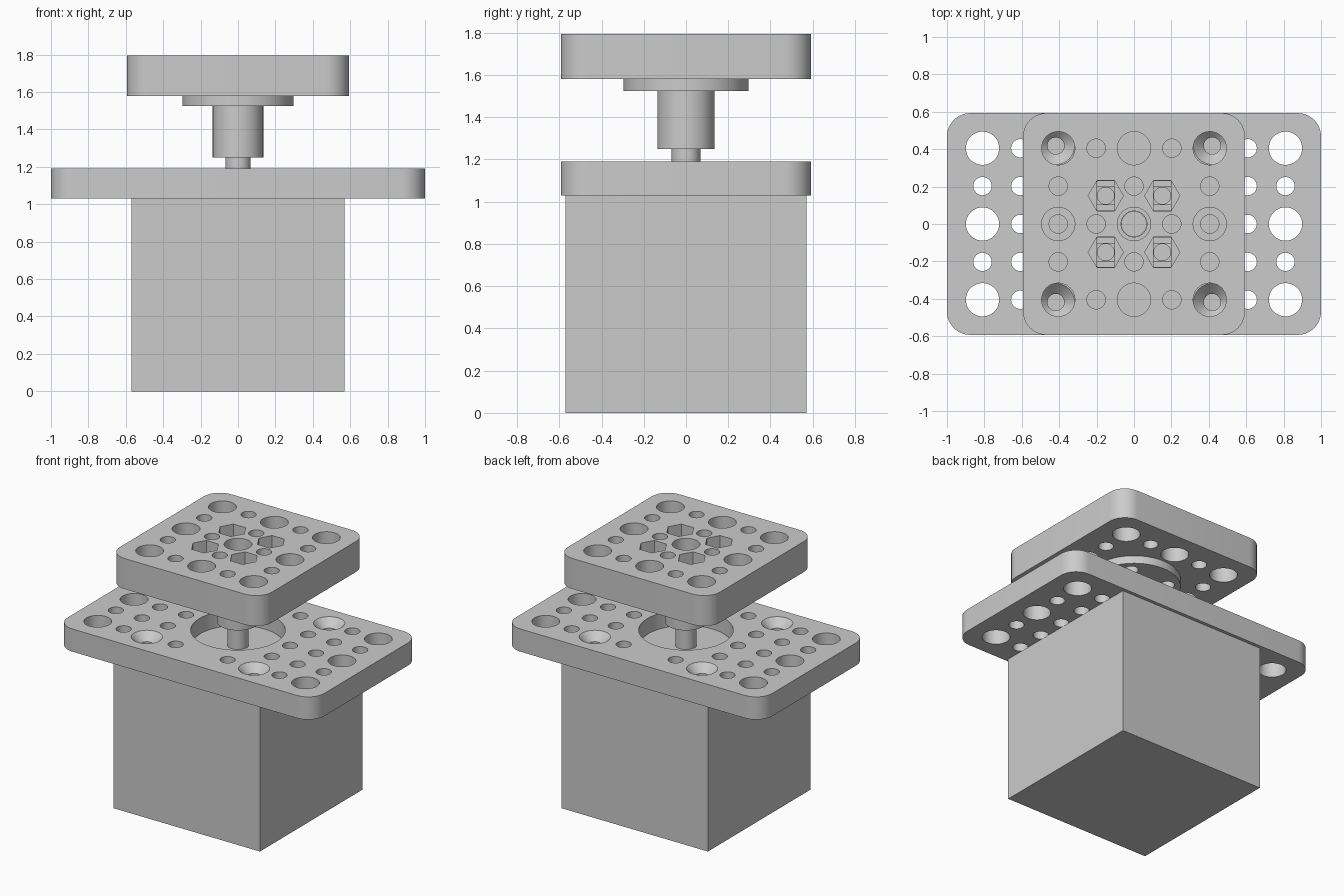
import bpy
import bmesh
import math
from mathutils import Matrix

cube = bpy.data.objects.get("Cube")
if cube:
    bpy.data.objects.remove(cube, do_unlink=True)

grey = bpy.data.materials.new("plain_grey")
grey.use_nodes = True
COLOUR = (0.6, 0.6, 0.6, 1)
grey.diffuse_color = COLOUR
grey.node_tree.nodes["Principled BSDF"].inputs["Base Color"].default_value = COLOUR

# Main heights and dimensions
BODY = 1.03
PLATE_TOP = 1.19
FLANGE_Z, TOP_Z, TOP = 1.525, 1.58, 1.795
HALF = 0.593
BIG, SMALL, SCREW, SHAFT = 0.089, 0.049, 0.045, 0.068
PITCH = 0.405
STEP = PITCH / 2
EPS = 0.02
SIGNS = (-1, 1)


def prism(bm, xy, r, z0, z1, sides=40, r_top=None):
    """Upright cylinder, cone or polygon prism."""
    bmesh.ops.create_cone(
        bm, cap_ends=True, segments=sides, radius1=r,
        radius2=r if r_top is None else r_top, depth=z1 - z0,
        matrix=Matrix.Translation((xy[0], xy[1], (z0 + z1) / 2))
        @ Matrix.Rotation(math.pi / 2, 4, "Z"))


def box(bm, xy, sx, sy, z0, z1):
    bmesh.ops.create_cube(
        bm, size=1, matrix=Matrix.Translation((xy[0], xy[1], (z0 + z1) / 2))
        @ Matrix.Diagonal((sx, sy, z1 - z0, 1)))


def make(name, bm):
    bmesh.ops.recalc_face_normals(bm, faces=bm.faces)
    mesh = bpy.data.meshes.new(name)
    bm.to_mesh(mesh)
    bm.free()
    mesh.materials.append(grey)
    obj = bpy.data.objects.new(name, mesh)
    bpy.context.collection.objects.link(obj)
    return obj


def cylinder(name, r, z0, z1):
    bm = bmesh.new()
    prism(bm, (0, 0), r, z0, z1, 64)
    return make(name, bm)


def rounded_slab(name, hx, hy, z0, z1, radius=0.125):
    bm = bmesh.new()
    box(bm, (0, 0), 2 * hx, 2 * hy, z0, z1)
    upright = [e for e in bm.edges
               if abs(e.verts[0].co.z - e.verts[1].co.z) > 0.01]
    bmesh.ops.bevel(bm, geom=upright, offset=radius, segments=10,
                    profile=0.5, affect="EDGES")
    return make(name, bm)


def cut(obj, bm):
    """Subtract all the shapes in bm and bake the result."""
    cutter = make("cutter", bm)
    cutter.hide_render = True
    mod = obj.modifiers.new("cut", "BOOLEAN")
    mod.operation, mod.solver, mod.object = "DIFFERENCE", "EXACT", cutter
    graph = bpy.context.evaluated_depsgraph_get()
    baked = bpy.data.meshes.new_from_object(obj.evaluated_get(graph))
    obj.modifiers.clear()
    obj.data = baked
    obj.data.materials.clear()
    obj.data.materials.append(grey)
    bpy.data.objects.remove(cutter, do_unlink=True)


def smooth(obj):
    bpy.ops.object.select_all(action="DESELECT")
    obj.select_set(True)
    bpy.context.view_layer.objects.active = obj
    bpy.ops.object.shade_smooth_by_angle(angle=math.radians(30))


def corners(d):
    return [(sx * d, sy * d) for sx in SIGNS for sy in SIGNS]


# Motor: square body, pilot ring and shaft
bm = bmesh.new()
box(bm, (0, 0), 1.14, 1.14, 0, BODY)
make("motor_body", bm)
smooth(cylinder("pilot_ring", 0.296, BODY, BODY + 0.054))
smooth(cylinder("motor_shaft", SHAFT, BODY, TOP_Z - 0.01))

# Mounting plate with the hole grid and large centre opening
plate = rounded_slab("mounting_plate", 1, HALF, BODY, PLATE_TOP)
bm = bmesh.new()
lo, hi = BODY - EPS, PLATE_TOP + EPS
prism(bm, (0, 0), 0.302, lo, hi, 64)
for s in SIGNS:
    for j in range(-2, 3):
        y = j * STEP
        prism(bm, (s * 2 * PITCH, y), SMALL if j % 2 else BIG, lo, hi)
        prism(bm, (s * 3 * STEP, y), SMALL, lo, hi)
        if abs(j) < 2:
            prism(bm, (s * PITCH, y), SMALL, lo, hi)
    for t in SIGNS:
        prism(bm, (s * STEP, t * PITCH), SMALL, lo, hi)
for xy in corners(0.418):
    prism(bm, xy, SCREW, lo, hi)
cut(plate, bm)

# Countersinks for the motor screws
bm = bmesh.new()
for xy in corners(0.418):
    prism(bm, xy, SCREW, PLATE_TOP - 0.055, PLATE_TOP + 0.005, r_top=0.105)
cut(plate, bm)
smooth(plate)

# Shaft coupling: hub and drilled flange
hub = cylinder("coupling_hub", 0.135, 1.25, FLANGE_Z)
flange = cylinder("coupling_flange", 0.297, FLANGE_Z, TOP_Z)
for part, z0, z1 in ((hub, 1.25, FLANGE_Z), (flange, FLANGE_Z, TOP_Z)):
    bm = bmesh.new()
    prism(bm, (0, 0), SHAFT + 0.001, z0 - EPS, z1 + EPS)
    if part is flange:
        for xy in corners(0.151):
            prism(bm, xy, SCREW, z0 - EPS, z1 + EPS)
    cut(part, bm)
    smooth(part)

# Top platform with its hole grid
top = rounded_slab("top_platform", HALF, HALF, TOP_Z, TOP)
bm = bmesh.new()
lo, hi = TOP_Z - EPS, TOP + EPS
for i in range(-2, 3):
    for j in range(-2, 3):
        if abs(i) == 1 and abs(j) == 1:
            continue
        big = i % 2 == 0 and j % 2 == 0
        prism(bm, (i * STEP, j * STEP), BIG if big else SMALL, lo, hi)
for xy in corners(0.151):
    prism(bm, xy, SCREW, lo, hi)
cut(top, bm)

# Nut pockets: hexagon, then slot, then square steps
floor = TOP - 0.11
for kind in ("hexagon", "slot", "square"):
    bm = bmesh.new()
    for xy in corners(0.151):
        if kind == "hexagon":
            # points face left and right
            bmesh.ops.create_cone(
                bm, cap_ends=True, segments=6, radius1=0.094, radius2=0.094,
                depth=hi - floor,
                matrix=Matrix.Translation((*xy, (hi + floor) / 2))
                @ Matrix.Rotation(math.pi / 2, 4, "Z"))
        elif kind == "slot":
            box(bm, xy, 0.094, 0.158, floor - 0.01, floor + EPS)
        else:
            box(bm, xy, 0.094, 0.094, floor - 0.02, floor + EPS)
    cut(top, bm)
smooth(top)
